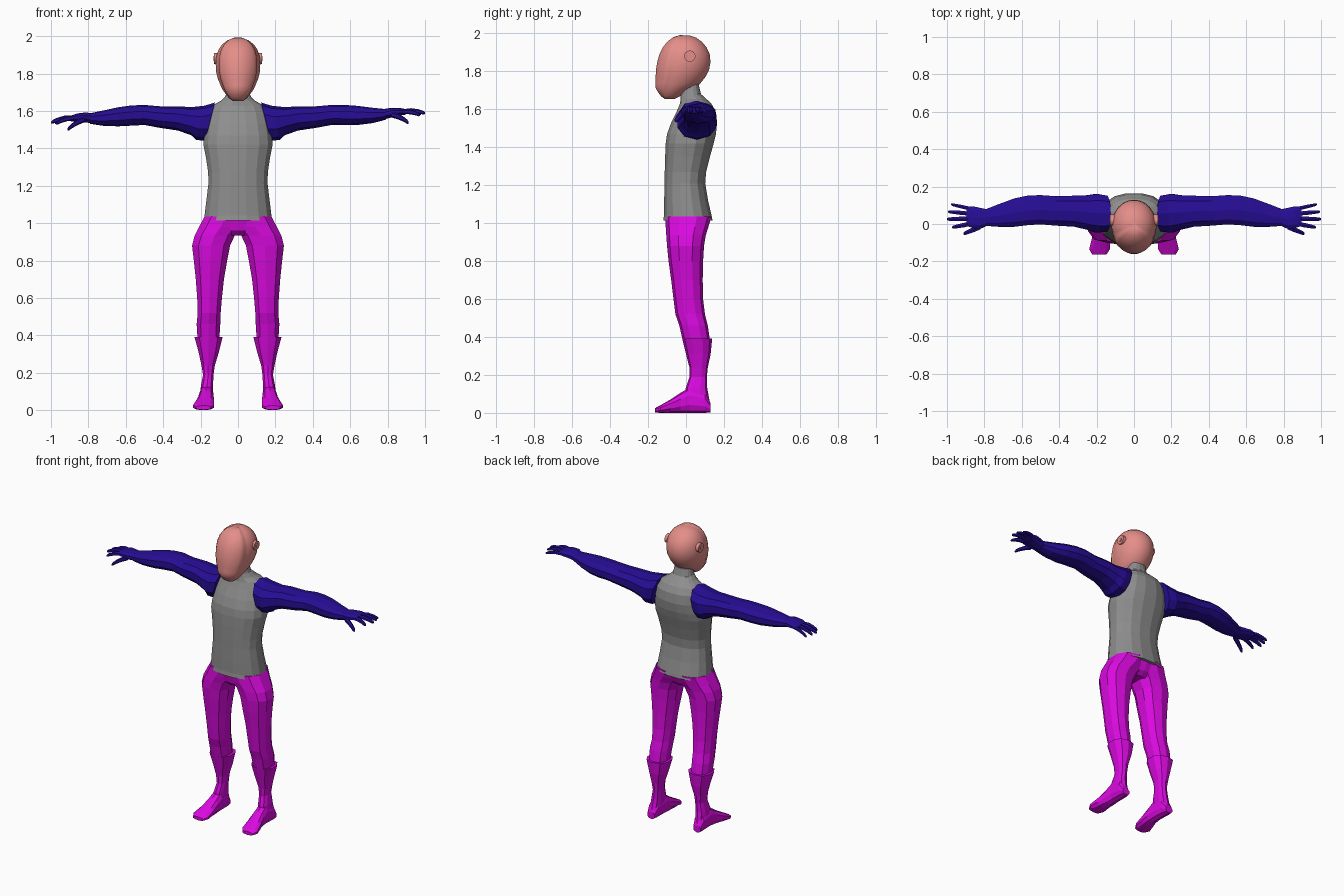
import bpy, bmesh, math
from mathutils import Matrix

cube = bpy.data.objects.get("Cube")
if cube:
    bpy.data.objects.remove(cube, do_unlink=True)


def material(name, colour):
    mat = bpy.data.materials.new(name)
    mat.use_nodes = True
    rgba = (*colour, 1)
    mat.diffuse_color = rgba
    mat.node_tree.nodes["Principled BSDF"].inputs["Base Color"].default_value = rgba
    return mat


SKIN = material("salmon", (0.78, 0.27, 0.25))
SHIRT = material("grey", (0.27, 0.27, 0.27))
SLEEVE = material("deep blue", (0.02, 0.004, 0.3))
TROUSER = material("magenta", (0.7, 0.003, 0.74))

PLACE = {
    "x": lambda u, v, w: (w, u, v),
    "y": lambda u, v, w: (u, w, v),
    "z": lambda u, v, w: (u, v, w),
}


def finish(name, bm, mat, smooth=False):
    bmesh.ops.recalc_face_normals(bm, faces=bm.faces)
    mesh = bpy.data.meshes.new(name)
    bm.to_mesh(mesh)
    bm.free()
    mesh.materials.append(mat)
    obj = bpy.data.objects.new(name, mesh)
    bpy.context.collection.objects.link(obj)
    if smooth:
        for poly in mesh.polygons:
            poly.use_smooth = True
    return obj


def loft(rings, axis="z", sides=10, power=0.85, bend=None):
    """Skin rings given as (position, low u, high u, low v, high v)."""
    bm = bmesh.new()
    loops = []
    for w, u0, u1, v0, v1 in rings:
        loop = []
        for k in range(sides):
            t = math.tau * (k + 0.5) / sides
            c, s = math.cos(t), math.sin(t)
            u = (u0 + u1) / 2 + (u1 - u0) / 2 * math.copysign(abs(c) ** power, c)
            v = (v0 + v1) / 2 + (v1 - v0) / 2 * math.copysign(abs(s) ** power, s)
            co = PLACE[axis](u, v, w)
            loop.append(bm.verts.new(bend(*co) if bend else co))
        loops.append(loop)
    for a, b in zip(loops, loops[1:]):
        for k in range(sides):
            n = (k + 1) % sides
            bm.faces.new((a[k], a[n], b[n], b[k]))
    bm.faces.new(loops[0])
    bm.faces.new(loops[-1])
    return bm


def centred(rings):
    return [(z, -half, half, y0, y1) for z, half, y0, y1 in rings]


# Head with a slightly raised face mask
HEAD = [
    (1.655, .03, -.105, -.06), (1.67, .05, -.128, -.03), (1.69, .066, -.143, 0),
    (1.715, .084, -.158, .05), (1.735, .093, -.157, .075), (1.77, .108, -.157, .103),
    (1.81, .118, -.155, .123), (1.85, .12, -.148, .13), (1.89, .117, -.137, .126),
    (1.925, .106, -.119, .11), (1.955, .086, -.095, .085), (1.977, .058, -.065, .055),
    (1.989, .022, -.025, .02),
]
SEGMENTS = 28
bm = loft(centred(HEAD), sides=SEGMENTS, power=1)
bm.faces.ensure_lookup_table()
mask = []
for index in range(SEGMENTS * (len(HEAD) - 1)):
    column = index % SEGMENTS
    if math.sin(math.tau * (column + 1) / SEGMENTS) < -0.45:
        mask.append(bm.faces[index])
bmesh.ops.recalc_face_normals(bm, faces=bm.faces)
bmesh.ops.inset_region(bm, faces=mask, thickness=.004, depth=.004)
head = finish("head", bm, SKIN, smooth=True)

# Torso and neck
TORSO = [
    (1.015, .184, -.122, .142), (1.04, .182, -.118, .137), (1.12, .172, -.117, .118),
    (1.21, .161, -.115, .103), (1.27, .162, -.114, .108), (1.35, .174, -.112, .128),
    (1.42, .188, -.109, .148), (1.47, .184, -.102, .16), (1.53, .172, -.08, .166),
    (1.59, .157, -.05, .158), (1.63, .137, -.033, .135), (1.655, .092, -.03, .108),
    (1.68, .068, -.028, .08), (1.72, .058, -.02, .07), (1.79, .055, -.02, .07),
]
finish("torso", loft(centred(TORSO), sides=16), SHIRT)

# Hips joining the two legs
HIPS = [(.935, .06, -.07, .07), (.96, .15, -.095, .1), (1.035, .178, -.112, .132)]
finish("hips", loft(centred(HIPS), sides=14), TROUSER)

# Arm tables run outward along x, leg tables run upward, foot tables run forward
ARM = [
    (.15, -.045, .155, 1.44, 1.645), (.2, -.05, .165, 1.445, 1.628),
    (.25, -.035, .158, 1.47, 1.62), (.32, -.018, .155, 1.495, 1.625),
    (.42, -.012, .152, 1.51, 1.625), (.5, -.005, .158, 1.525, 1.632),
    (.57, -.01, .155, 1.524, 1.632), (.64, -.018, .14, 1.525, 1.627),
    (.72, -.018, .11, 1.535, 1.617), (.79, -.012, .082, 1.553, 1.61),
]
PALM = [
    (.78, -.008, .08, 1.555, 1.61), (.82, -.028, .088, 1.565, 1.617),
    (.86, -.025, .097, 1.575, 1.617), (.895, -.012, .094, 1.58, 1.61),
]
LEG = [
    (.37, .098, .218, -.015, .128), (.46, .092, .224, -.035, .115),
    (.52, .09, .218, -.056, .1), (.6, .083, .221, -.066, .09),
    (.7, .072, .229, -.078, .088), (.8, .054, .24, -.092, .09),
    (.88, .038, .25, -.1, .095), (.935, .012, .236, -.104, .104),
    (.98, -.03, .213, -.107, .118), (1.035, -.05, .184, -.11, .134),
]
BOOT = [
    (.06, .135, .205, -.005, .125), (.13, .132, .2, -.002, .112),
    (.19, .13, .188, .018, .11), (.24, .122, .197, .018, .115),
    (.31, .1, .213, 0, .13), (.392, .079, .236, -.02, .138),
]
FOOT = [
    (.13, .145, .2, .003, .05), (.1, .134, .208, 0, .11), (.02, .13, .208, 0, .135),
    (-.03, .128, .214, 0, .105), (-.08, .126, .228, 0, .072),
    (-.135, .127, .242, 0, .04), (-.163, .145, .225, .002, .025),
]
# Digits as root and tip points with a thickness
DIGITS = {
    "index_finger": ((.88, 0, 1.595), (.972, -.018, 1.578), .013),
    "middle_finger": ((.885, .028, 1.597), (1, .026, 1.588), .013),
    "ring_finger": ((.885, .056, 1.597), (.995, .066, 1.588), .012),
    "little_finger": ((.875, .082, 1.594), (.978, .105, 1.582), .011),
    "thumb": ((.82, -.015, 1.58), (.912, -.052, 1.537), .015),
}


def digit_rings(root, tip, radius):
    rings = []
    for t, scale in ((0, 1), (.35, 1.05), (.7, .9), (.93, .75), (1, .35)):
        x, y, z = (a + (b - a) * t for a, b in zip(root, tip))
        z += .008 * math.sin(math.pi * t)
        r = radius * scale
        rings.append((x, y - r, y + r, z - r, z + r))
    return rings


for side, sign in (("left", 1), ("right", -1)):

    def flip(x, y, z):
        return sign * x, y, z

    def arm_bend(x, y, z):
        # Slant the shoulder seam, and let the right hand hang a little lower
        if x < .22:
            x += (1.54 - z) * .25
        if sign < 0:
            z -= .05 * max(0, (x - .5) * 2) ** 1.5
        return sign * x, y, z

    finish(side + "_arm", loft(ARM, "x", bend=arm_bend), SLEEVE)
    finish(side + "_palm", loft(PALM, "x", bend=arm_bend), SLEEVE)
    for name, shape in DIGITS.items():
        bm = loft(digit_rings(*shape), "x", sides=6, bend=arm_bend)
        finish(side + "_" + name, bm, SLEEVE)

    finish(side + "_leg", loft(LEG, bend=flip), TROUSER)
    finish(side + "_boot", loft(BOOT, bend=flip), TROUSER)
    finish(side + "_foot", loft(FOOT, "y", bend=flip), TROUSER)

    # Round ear piece: a rim around a small hub
    bm = bmesh.new()
    for radius, depth in ((.03, .024), (.013, .032)):
        spot = Matrix.Translation((sign * .115, .02, 1.88))
        bmesh.ops.create_cone(
            bm, cap_ends=True, segments=16, radius1=radius, radius2=radius,
            depth=depth, matrix=spot @ Matrix.Rotation(math.pi / 2, 4, "Y"))
    finish(side + "_ear", bm, SKIN)
